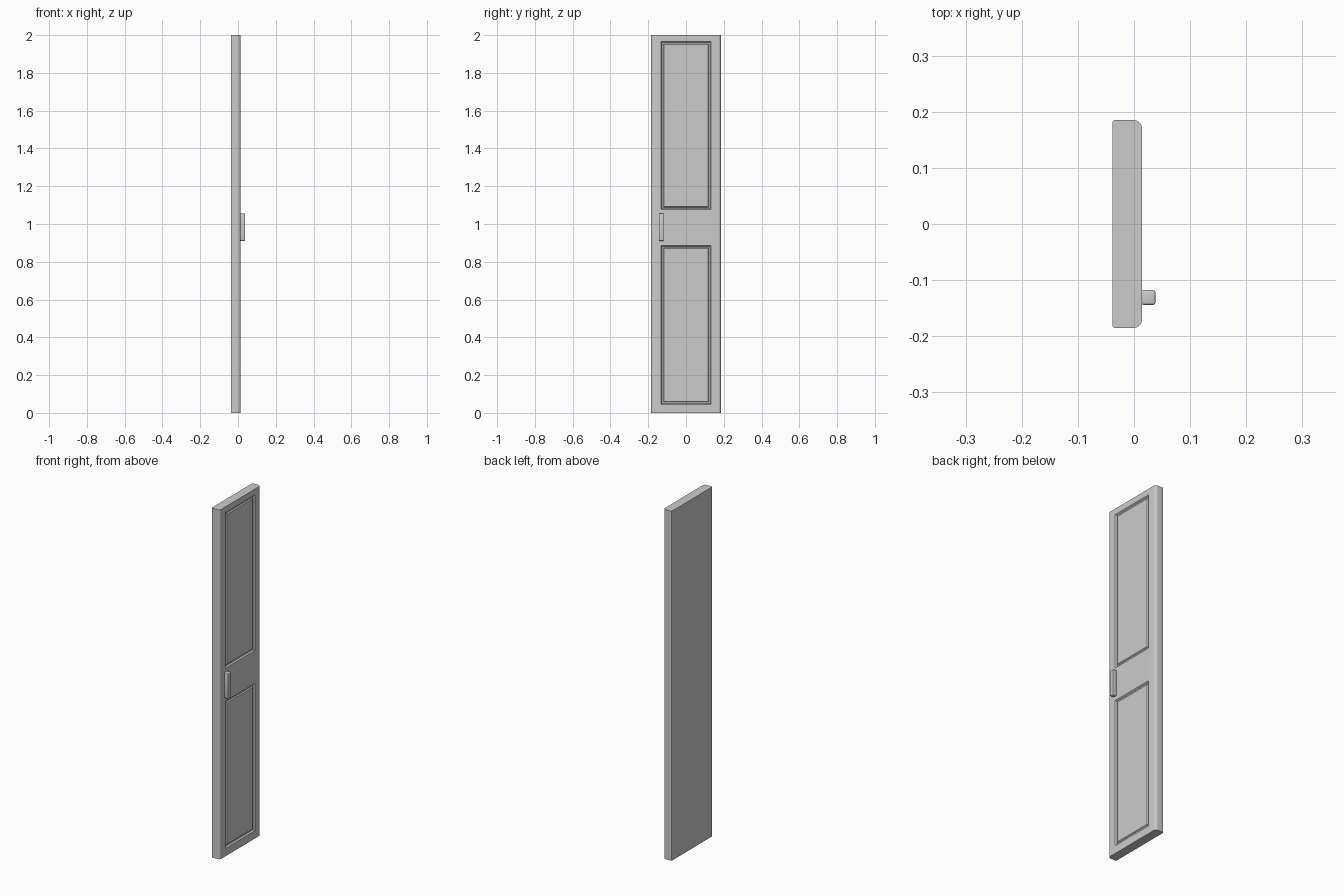
import bpy, bmesh, math

if "Cube" in bpy.data.objects:
    bpy.data.objects.remove(bpy.data.objects["Cube"])

X0, X1, HALF, H = -0.038, 0.014, 0.185, 2.0
PANEL = 0.132                                # half width of the panels
PANELS_Z = [(0.045, 0.887), (1.076, 1.966)]


def finish(bm, name):
    bmesh.ops.recalc_face_normals(bm, faces=bm.faces)
    me = bpy.data.meshes.new(name)
    bm.to_mesh(me)
    bm.free()
    ob = bpy.data.objects.new(name, me)
    bpy.context.collection.objects.link(ob)
    bpy.ops.object.select_all(action='DESELECT')
    bpy.context.view_layer.objects.active = ob
    ob.select_set(True)
    bpy.ops.object.shade_smooth_by_angle(angle=math.radians(30))
    return ob


def corner(x, y, r, start, n=5):
    return [(x + r * math.cos(math.radians(start + 90 * i / n)),
             y + r * math.sin(math.radians(start + 90 * i / n))) for i in range(n + 1)]


# Door slab: rounded cross-section extruded upwards
R, r = 0.014, 0.004
outline = (corner(X1 - R, HALF - R, R, 0) + corner(X0 + r, HALF - r, r, 90)
           + corner(X0 + r, -HALF + r, r, 180) + corner(X1 - R, -HALF + R, R, 270))
bm = bmesh.new()
base = bm.faces.new([bm.verts.new((x, y, 0)) for x, y in outline])
ext = bmesh.ops.extrude_face_region(bm, geom=[base], use_keep_orig=True)
bmesh.ops.translate(bm, vec=(0, 0, H),
                    verts=[v for v in ext['geom'] if isinstance(v, bmesh.types.BMVert)])
bmesh.ops.recalc_face_normals(bm, faces=bm.faces)

# Cut the panel outlines into the slab's face
cuts = [((0, s * PANEL, 0), (0, 1, 0)) for s in (-1, 1)]
cuts += [((0, 0, z), (0, 0, 1)) for pair in PANELS_Z for z in pair]
for co, no in cuts:
    front = [f for f in bm.faces if f.normal.x > 0.999]
    geom = front + list({e for f in front for e in f.edges}) + list({v for f in front for v in f.verts})
    bmesh.ops.bisect_plane(bm, geom=geom, plane_co=co, plane_no=no)
bm.normal_update()

# Recessed moulding groove with a raised field inside each panel
panels = [f for f in bm.faces if f.normal.x > 0.999
          and abs(f.calc_center_median().y) < 0.05
          and any(a < f.calc_center_median().z < b for a, b in PANELS_Z)]
for thick, depth in [(0.003, -0.003), (0.005, -0.005), (0.009, 0.0), (0.003, 0.003), (0.003, 0.003)]:
    bmesh.ops.inset_individual(bm, faces=panels, thickness=thick, depth=depth)
finish(bm, "door_panel")

# Upright handle with rounded edges
bm = bmesh.new()
bmesh.ops.create_cube(bm, size=1)
for v in bm.verts:
    v.co = (0.0255 + v.co.x * 0.025, -0.131 + v.co.y * 0.026, 0.983 + v.co.z * 0.146)
bmesh.ops.bevel(bm, geom=bm.edges[:], offset=0.004, segments=3, profile=0.5, affect='EDGES')
finish(bm, "handle")
